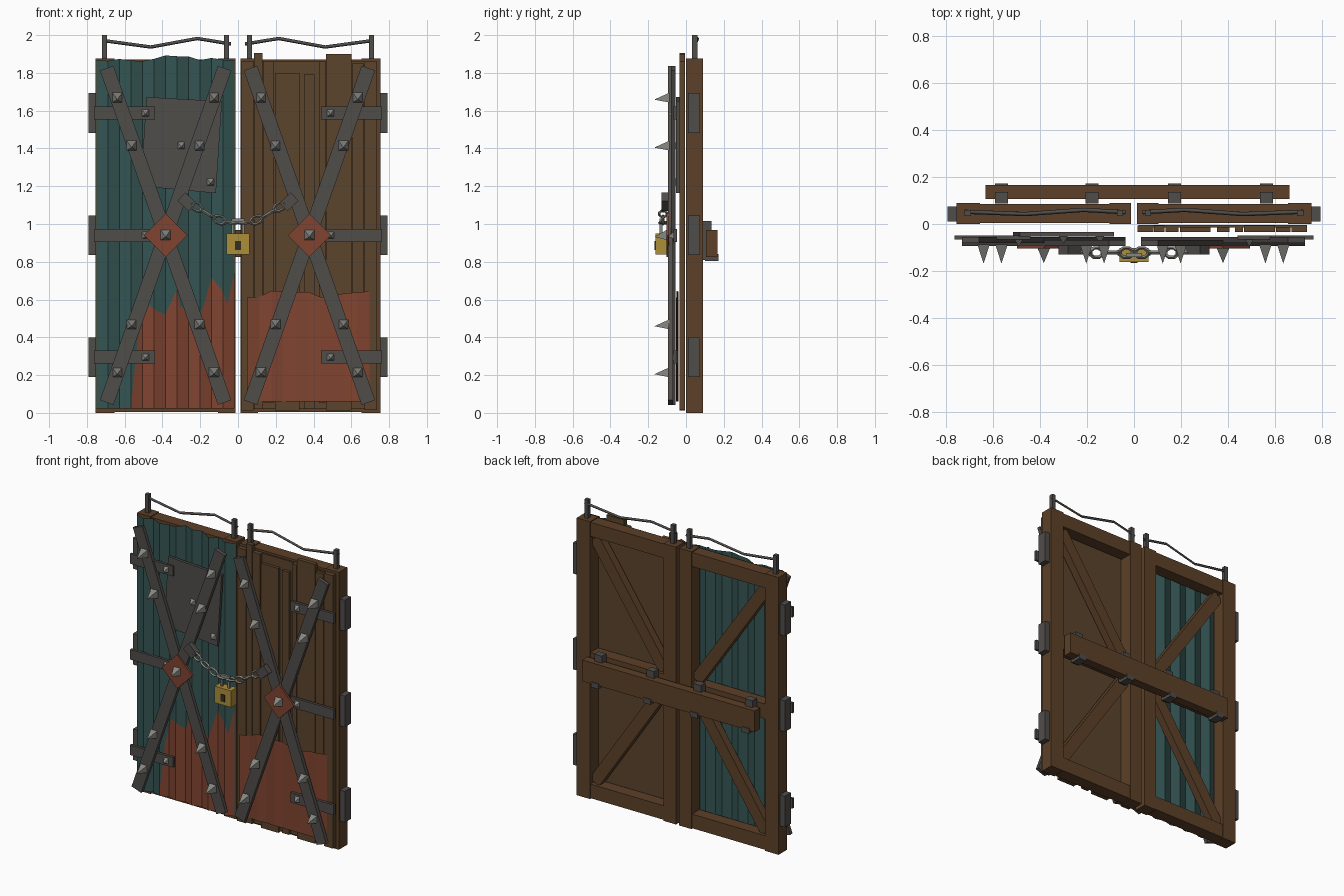
import bpy, bmesh, math, random
from mathutils import Vector, Matrix

if "Cube" in bpy.data.objects:
    bpy.data.objects.remove(bpy.data.objects["Cube"])

random.seed(4)


def material(name, r, g, b):
    m = bpy.data.materials.new(name)
    m.diffuse_color = [((c / 255 + 0.055) / 1.055) ** 2.4 for c in (r, g, b)] + [1]
    m.use_nodes = True
    m.node_tree.nodes["Principled BSDF"].inputs["Base Color"].default_value = m.diffuse_color
    return m


FRAME = material("frame wood", 92, 64, 40)
PLANK = material("plank wood", 91, 68, 44)
TEAL = material("teal sheet", 51, 84, 82)
RUST = material("rust", 128, 68, 48)
IRON = material("dark iron", 80, 77, 74)
STEEL = material("pale steel", 136, 136, 130)
BRASS = material("brass", 172, 141, 56)
HOLE = material("keyhole black", 52, 46, 36)


def make(name, verts, faces, mat):
    me = bpy.data.meshes.new(name)
    me.from_pydata(verts, [], faces)
    bm = bmesh.new()
    bm.from_mesh(me)
    bmesh.ops.recalc_face_normals(bm, faces=bm.faces)
    bm.to_mesh(me)
    bm.free()
    me.materials.append(mat)
    ob = bpy.data.objects.new(name, me)
    bpy.context.collection.objects.link(ob)
    return ob


def prism(name, pts, y0, y1, mat):
    """Extrude an x-z outline from y0 to y1."""
    n = len(pts)
    verts = [(x, y0, z) for x, z in pts] + [(x, y1, z) for x, z in pts]
    faces = [tuple(range(n)), tuple(range(n, 2 * n))]
    faces += [(i, (i + 1) % n, n + (i + 1) % n, n + i) for i in range(n)]
    return make(name, verts, faces, mat)


def box(name, x0, x1, y0, y1, z0, z1, mat):
    return prism(name, [(x0, z0), (x1, z0), (x1, z1), (x0, z1)], y0, y1, mat)


def beam(name, p, q, width, y0, y1, mat):
    p, q = Vector(p), Vector(q)
    d = (q - p).normalized() * width / 2
    s = Vector((-d.y, d.x))
    return prism(name, [p + s, p - s, q - s, q + s], y0, y1, mat)


def spike(name, x, z, y, size, height):
    h = size / 2
    verts = [(x - h, y, z - h), (x + h, y, z - h), (x + h, y, z + h), (x - h, y, z + h),
             (x, y - height, z - size * 0.2)]
    make(name, verts, [(0, 1, 2, 3), (0, 1, 4), (1, 2, 4), (2, 3, 4), (3, 0, 4)], STEEL)


def lerp(table, x):
    for (xa, za), (xb, zb) in zip(table, table[1:]):
        if x <= xb:
            return za + (zb - za) * max(0, x - xa) / (xb - xa)
    return table[-1][1]


def sheet(name, xs, y, amp, bottom, top, mat):
    """Thin corrugated sheet; bottom and top are functions of x."""
    verts, faces = [], []
    for x in xs:
        fold = abs(((x + 0.75) / 0.061) % 2 - 1) * 2 - 1
        verts += [(x, y + amp * fold, bottom(x)), (x, y + amp * fold, top(x))]
    for i in range(len(xs) - 1):
        faces.append((2 * i, 2 * i + 2, 2 * i + 3, 2 * i + 1))
    make(name, verts, faces, mat)


# Both leaves: frame, braces, hinges, crossed straps, spikes and top wire
for side, s in (("left", -1), ("right", 1)):
    def sbox(name, a, b, *rest):
        box(side + "_" + name, min(s * a, s * b), max(s * a, s * b), *rest)

    sbox("outer_stile", 0.655, 0.755, 0.0, 0.09, 0, 1.875, FRAME)
    sbox("inner_stile", 0.012, 0.105, 0.0, 0.09, 0, 1.875, FRAME)
    for rail, z0, z1 in (("bottom", 0.005, 0.1), ("middle", 0.89, 0.99), ("top", 1.775, 1.87)):
        sbox(rail + "_rail", 0.105, 0.655, 0.004, 0.086, z0, z1, FRAME)
    beam(side + "_upper_brace", (s * 0.12, 1.0), (s * 0.64, 1.76), 0.08, 0.012, 0.065, FRAME)
    beam(side + "_lower_brace", (s * 0.12, 0.88), (s * 0.64, 0.11), 0.08, 0.012, 0.065, FRAME)

    # Hinges
    for z in (0.295, 0.94, 1.588):
        sbox("hinge_block", 0.752, 0.792, 0.01, 0.075, z - 0.105, z + 0.105, IRON)
        sbox("hinge_strap", 0.44, 0.762, -0.066, -0.048, z - 0.034, z + 0.034, IRON)
        spike(side + "_hinge_rivet", s * 0.49, z, -0.066, 0.036, 0.03)

    # Crossed straps with spikes and a centre diamond
    cx = -0.383 if s < 0 else 0.378
    beam(side + "_strap_back", (cx - s * 0.312, 0.055), (cx + s * 0.312, 1.825), 0.076, -0.08, -0.056, IRON)
    beam(side + "_strap_front", (cx + s * 0.312, 0.055), (cx - s * 0.312, 1.825), 0.076, -0.094, -0.068, IRON)
    for dx, dz in ((0.256, 0.727), (0.18, 0.473)):
        for i in (-1, 1):
            for k in (-1, 1):
                spike(side + "_strap_spike", cx + i * dx, 0.942 + k * dz, -0.088, 0.052, 0.08)
    d = 0.115
    prism(side + "_diamond_plate", [(cx - d, 0.94), (cx, 0.94 - d), (cx + d, 0.94), (cx, 0.94 + d)],
          -0.104, -0.09, RUST)
    spike(side + "_diamond_spike", cx, 0.942, -0.104, 0.052, 0.062)

    # Posts and bent wire on top
    for x in (0.06, 0.706):
        sbox("wire_post", x - 0.013, x + 0.013, 0.033, 0.06, 1.86, 2.0, IRON)
    cu = bpy.data.curves.new(side + "_top_wire", "CURVE")
    cu.dimensions = "3D"
    cu.bevel_depth = 0.009
    cu.bevel_resolution = 0
    cu.use_fill_caps = True
    path = [(0.037, 0.05, 1.953), (0.215, 0.06, 1.982), (0.462, 0.042, 1.937), (0.72, 0.052, 1.972)]
    sp = cu.splines.new("POLY")
    sp.points.add(3)
    for pt, (x, y, z) in zip(sp.points, path):
        pt.co = (s * x, y, z, 1)
    cu.materials.append(IRON)
    bpy.context.collection.objects.link(bpy.data.objects.new(side + "_top_wire", cu))

# Left leaf: corrugated teal sheet with a ragged rust sheet over its foot
folds = [-0.75 + 0.061 * i for i in range(12)] + [-0.018]
heights = {x: random.uniform(1.86, 1.895) for x in folds}
sheet("teal_corrugated_sheet", folds, -0.018, 0.01, lambda x: 0.022, lambda x: heights[x], TEAL)
ragged = [(-0.565, 0.06), (-0.53, 0.39), (-0.5, 0.54), (-0.465, 0.57), (-0.43, 0.54), (-0.385, 0.52),
          (-0.325, 0.65), (-0.305, 0.56), (-0.25, 0.56), (-0.2, 0.51), (-0.14, 0.715),
          (-0.085, 0.65), (-0.055, 0.575), (-0.018, 0.75)]
xs = sorted([x for x in folds if x > -0.56] + [x for x, z in ragged])
sheet("left_rust_sheet", xs, -0.023, 0.01, lambda x: 0.024, lambda x: lerp(ragged, x), RUST)

# Tilted metal patch with rivets
prism("metal_patch", [(-0.515, 1.2), (-0.117, 1.163), (-0.085, 1.65), (-0.485, 1.672)], -0.054, -0.035, IRON)
for x, z in ((-0.3, 1.415), (-0.145, 1.222)):
    spike("patch_rivet", x, z, -0.054, 0.036, 0.03)

# Right leaf: uneven planks over a thin backing, and a rust sheet at the foot
box("plank_backing", 0.02, 0.735, -0.014, -0.004, 0.02, 1.86, PLANK)
for x0, x1, z0, z1 in ((0.015, 0.082, 0.012, 1.86), (0.086, 0.13, 0.02, 1.905), (0.134, 0.19, 0.055, 1.86),
                       (0.195, 0.325, 0.012, 1.8), (0.353, 0.405, 0.02, 1.795), (0.43, 0.463, 0.055, 1.86),
                       (0.467, 0.6, 0.012, 1.9), (0.604, 0.665, 0.06, 1.85), (0.669, 0.735, 0.015, 1.86)):
    box("plank", x0, x1, -0.034, -0.006, z0, z1, PLANK)
folds = [0.048 + 0.0647 * i for i in range(11)]
rust_top = {x: random.uniform(0.605, 0.65) for x in folds}
sheet("right_rust_sheet", folds, -0.045, 0.009, lambda x: 0.06, lambda x: rust_top[x], RUST)

# Bar across the back in its brackets
box("locking_bar", -0.63, 0.66, 0.107, 0.166, 0.825, 0.968, FRAME)
for x in (-0.563, -0.178, 0.172, 0.563):
    a, b = x - 0.028, x + 0.028
    box("bracket_plate", a, b, 0.088, 0.108, 0.81, 1.015, IRON)
    box("bracket_top", a, b, 0.1, 0.135, 0.968, 1.015, IRON)
    box("bracket_lip", a, b, 0.1, 0.172, 0.805, 0.84, IRON)


# Chain of flat ring links with end plates
def link(p, q, upright):
    p, q = Vector(p), Vector(q)
    c, d = (p + q) / 2, q - p
    bpy.ops.mesh.primitive_torus_add(major_segments=8, minor_segments=4, major_radius=0.5, minor_radius=0.17)
    ob = bpy.context.object
    ob.name = "chain_link"
    ob.data.transform(Matrix.Rotation(math.radians(22.5), 4, "Z"))
    ob.data.transform(Matrix.Diagonal((d.length * 0.92, 0.042, 0.05, 1)))
    if not upright:
        ob.data.transform(Matrix.Rotation(math.pi / 2, 4, "X"))
    ob.data.transform(Matrix.Rotation(-math.atan2(d.y, d.x), 4, "Y"))
    ob.location = (c.x, -0.122, c.y)
    ob.data.materials.append(STEEL)


for s in (-1, 1):
    pts = [(s * x, z) for x, z in ((0.0, 1.005), (0.065, 1.008), (0.13, 1.035), (0.19, 1.072), (0.25, 1.11))]
    for i in range(4):
        link(pts[i], pts[i + 1], i % 2 == 0)
    beam("chain_end_plate", (s * 0.24, 1.09), (s * 0.3, 1.145), 0.06, -0.13, -0.09, IRON)
    box("padlock_shackle_leg", min(s * 0.02, s * 0.034), max(s * 0.02, s * 0.034), -0.14, -0.124, 0.94, 1.02, STEEL)

# Padlock
box("padlock_shackle_top", -0.034, 0.034, -0.14, -0.124, 1.012, 1.03, STEEL)
box("padlock_body", -0.062, 0.062, -0.162, -0.102, 0.838, 0.95, BRASS)
box("padlock_keyhole", -0.015, 0.015, -0.166, -0.16, 0.862, 0.91, HOLE)
